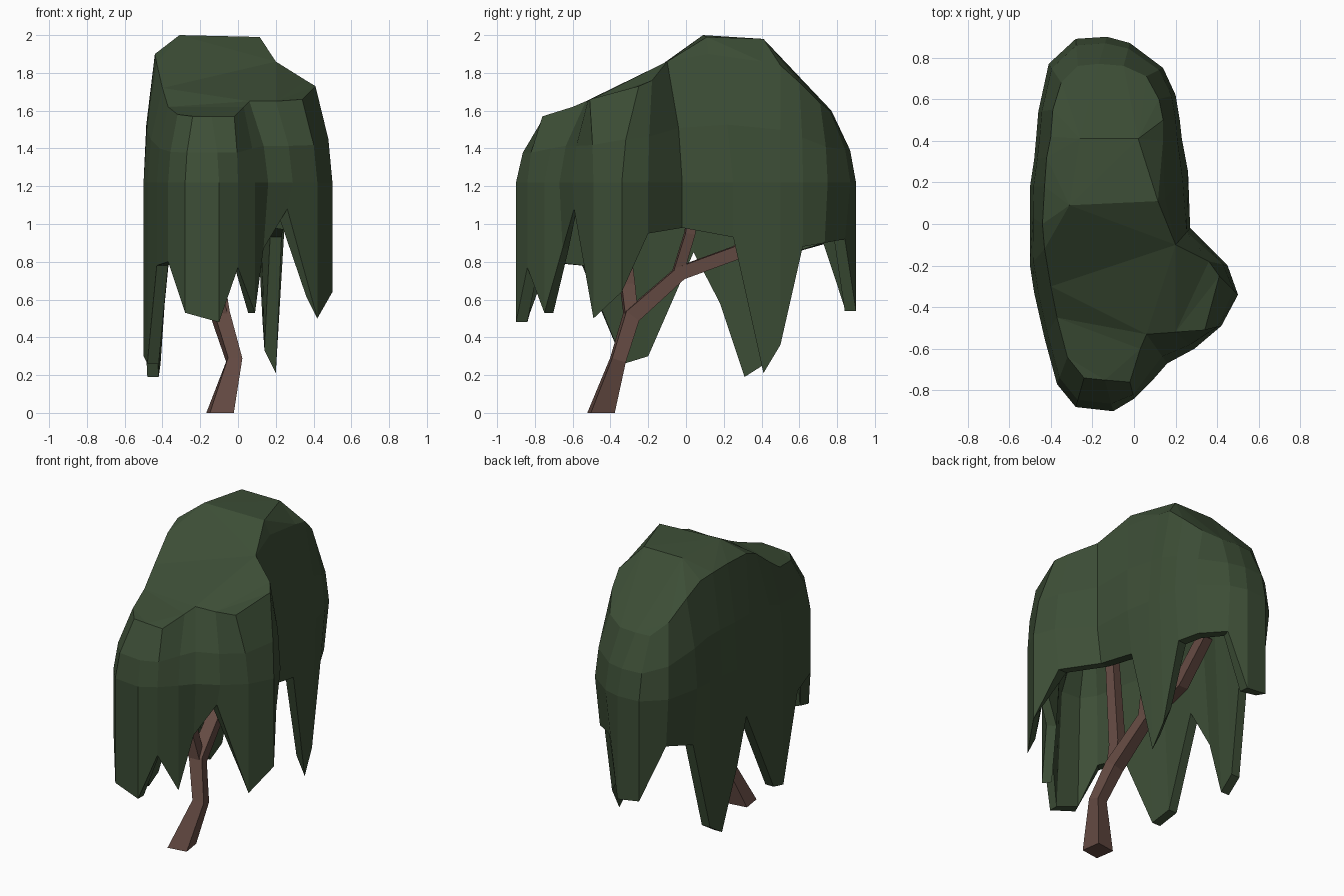
import bpy, bmesh
from mathutils import Vector
from mathutils.geometry import delaunay_2d_cdt

if "Cube" in bpy.data.objects:
    bpy.data.objects.remove(bpy.data.objects["Cube"])


def material(name, rgb):
    m = bpy.data.materials.new(name)
    m.diffuse_color = (*rgb, 1)
    m.use_nodes = True
    m.node_tree.nodes["Principled BSDF"].inputs["Base Color"].default_value = m.diffuse_color
    return m


def finish(bm, name, mat):
    bmesh.ops.recalc_face_normals(bm, faces=bm.faces)
    me = bpy.data.meshes.new(name)
    bm.to_mesh(me)
    bm.free()
    me.materials.append(mat)
    ob = bpy.data.objects.new(name, me)
    bpy.context.collection.objects.link(ob)
    return ob


def bridge(bm, a, b):
    n = len(a)
    for i in range(n):
        j = (i + 1) % n
        bm.faces.new((a[i], a[j], b[j], b[i]))


green = material("leaves", (0.046, 0.076, 0.037))
brown = material("bark", (0.13, 0.07, 0.056))

# Widest outline of the canopy: x, y, and how low the leaves hang there
outline = [
    (-.28, -.88, .53), (-.10, -.90, .48), (0, -.84, .77), (.09, -.75, .53),
    (.16, -.67, .87), (.29, -.60, 1.08), (.42, -.49, .50), (.50, -.34, .64),
    (.45, -.20, .95), (.27, -.02, .98), (.26, .25, .93), (.23, .41, .21),
    (.22, .50, .36), (.20, .62, .88), (.14, .75, .90), (-.02, .87, .92),
    (-.13, .90, .54), (-.28, .89, .56), (-.41, .77, .90), (-.46, .54, .84),
    (-.47, .42, .26), (-.48, .31, .19), (-.50, .18, .58), (-.50, .04, .85),
    (-.50, -.20, .30), (-.48, -.33, .26), (-.43, -.55, .78), (-.37, -.77, .80)]

# Shoulder ring where the crown turns down into the sides
shoulder = [
    (-.24, -.74, 1.57), (-.14, -.75, 1.57), (-.02, -.76, 1.57), (.03, -.60, 1.62),
    (.06, -.53, 1.65), (.20, -.52, 1.65), (.34, -.51, 1.66), (.41, -.25, 1.73),
    (.36, -.18, 1.76), (.20, -.10, 1.86), (.15, .12, 1.90), (.14, .40, 1.86),
    (.14, .50, 1.84), (.12, .60, 1.75), (.06, .71, 1.64), (-.05, .76, 1.60),
    (-.17, .77, 1.60), (-.27, .76, 1.60), (-.35, .68, 1.68), (-.39, .55, 1.80),
    (-.40, .42, 1.87), (-.42, .32, 1.89), (-.43, .18, 1.90), (-.44, 0, 1.90),
    (-.43, -.12, 1.85), (-.40, -.30, 1.72), (-.37, -.45, 1.62), (-.32, -.64, 1.58)]
plateau = [(-.31, .09, 2), (.115, .11, 1.99), (.02, .41, 1.98), (-.26, .41, 1.98)]


def inset(x, y, d):
    p = Vector((x, y))
    to = Vector((-.1, max(-.5, min(.6, y)))) - p
    return p + to.normalized() * d


# Canopy: sides, hanging strands with thickness, hollow inside
bm = bmesh.new()
bulge, mid, tip, inner, wall, ceiling = [], [], [], [], [], []
for (x, y, z), s in zip(outline, shoulder):
    m = Vector((x, y, 1.22))
    b = Vector(s).lerp(m, .76)
    b.z = s[2] * .45 + 1.22 * .55
    bulge.append(b)
    mid.append(m)
    pull = .03 if z > .8 or x > .2 and y > 0 else 0
    tip.append((*inset(x, y, pull), z))
    lift = .12 if x > .2 and z < .7 else 0
    inner.append((*inset(x, y, pull + .06), z + lift))
    wall.append((*inset(x, y, .11), 1.25))
    ceiling.append((*inset(x, y, .20), 1.45))
rings = [[bm.verts.new(p) for p in r]
         for r in (shoulder, bulge, mid, tip, inner, wall, ceiling)]
for a, b in zip(rings, rings[1:]):
    bridge(bm, a, b)
bm.faces.new(rings[-1])

# Crown: triangulated cap over the shoulder ring
cap = shoulder + plateau
n = len(shoulder)
edges = [(n, n + 1), (n + 1, n + 2), (n + 2, n + 3), (n + 3, n)]
_, _, tris, orig, _, _ = delaunay_2d_cdt(
    [Vector(p[:2]) for p in cap], edges, [list(range(n))], 1, 1e-5)
cap_verts = rings[0] + [bm.verts.new(p) for p in plateau]
for t in tris:
    bm.faces.new([cap_verts[orig[i][0]] for i in t])
finish(bm, "canopy", green)


# Trunk and branches: four-sided tapering tubes
def limb(name, path):
    bm = bmesh.new()
    pts = [Vector(p[:3]) for p in path]
    rings = []
    for i, p in enumerate(pts):
        t = pts[min(i + 1, len(pts) - 1)] - pts[max(i - 1, 0)]
        if p.z == 0:
            t = Vector((0, 0, 1))
        u = Vector((1, .15, 0))
        u = (u - t * (u.dot(t) / t.length_squared)).normalized()
        v = t.normalized().cross(u)
        r = path[i][3]
        rings.append([bm.verts.new(p + (u * a + v * b) * r)
                      for a, b in ((1, 1), (-1, 1), (-1, -1), (1, -1))])
    for a, b in zip(rings, rings[1:]):
        bridge(bm, a, b)
    bm.faces.new(rings[0])
    bm.faces.new(rings[-1])
    finish(bm, name, brown)


limb("trunk", [(-.095, -.45, 0, .064), (-.02, -.36, .28, .038), (-.09, -.29, .51, .042),
               (-.12, -.03, .74, .036), (-.14, .27, .85, .036), (-.14, .50, 1.08, .034)])
limb("front_branch", [(-.09, -.29, .50, .034), (-.13, -.31, .68, .036),
                      (-.15, -.38, 1.3, .03)])
limb("middle_branch", [(-.12, -.05, .72, .028), (-.09, .02, .95, .026),
                       (-.08, .06, 1.3, .024)])
